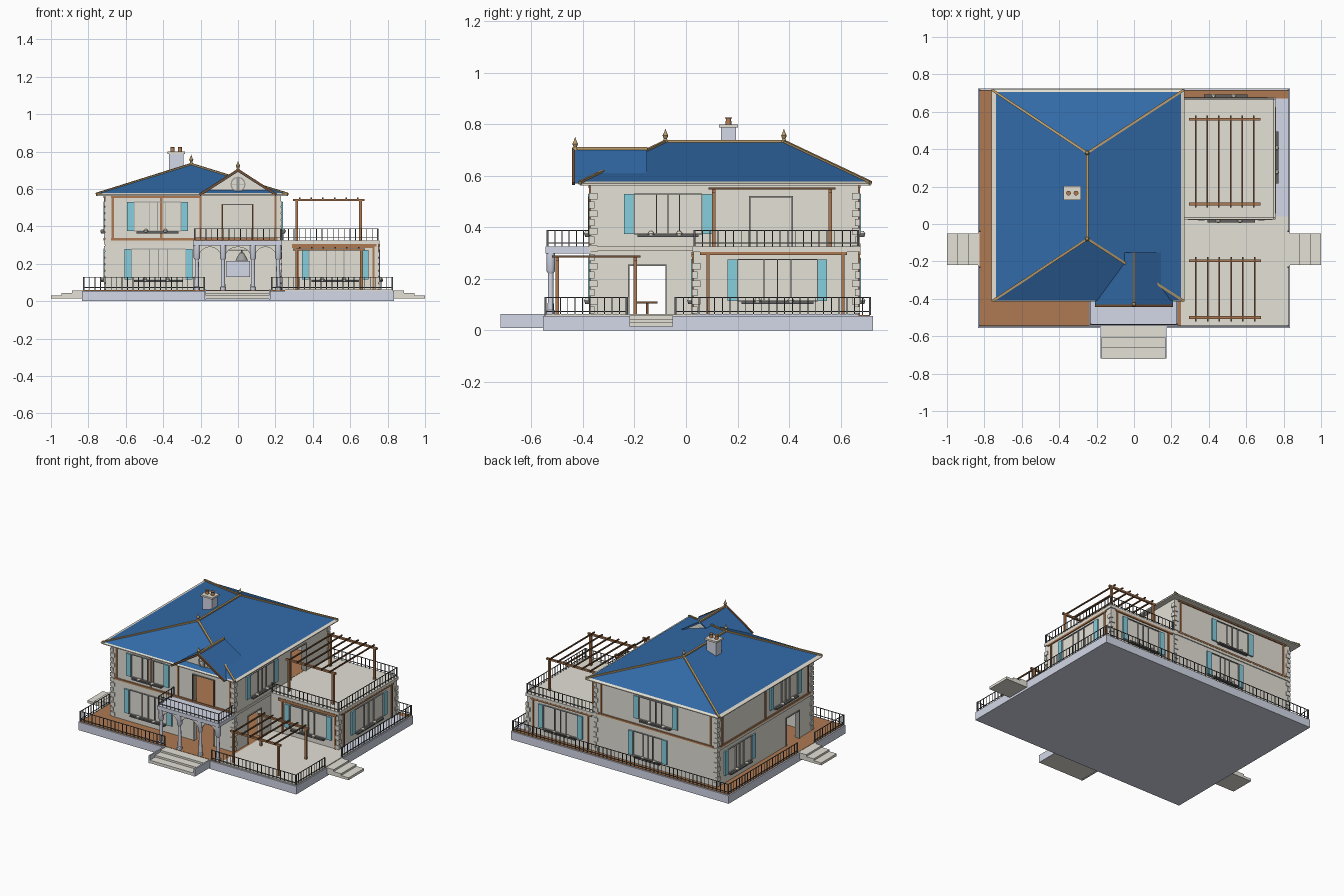
import bpy, bmesh, math
from mathutils import Vector, Matrix

cube = bpy.data.objects.get("Cube")
if cube:
    bpy.data.objects.remove(cube, do_unlink=True)


def material(name, r, g, b):
    m = bpy.data.materials.new(name)
    m.use_nodes = True
    m.diffuse_color = (r, g, b, 1)
    m.node_tree.nodes["Principled BSDF"].inputs["Base Color"].default_value = (r, g, b, 1)
    return m


STUCCO = material("beige stucco", .77, .75, .67)
ROOF = material("blue roof", .032, .145, .39)
TIMBER = material("brown timber", .42, .195, .085)
STONE = material("blue grey stone", .7, .74, .86)
TEAL = material("teal shutter", .24, .62, .74)
IRON = material("dark iron", .12, .12, .12)
WOOD = material("dark wood", .17, .08, .035)
TAN = material("tan ridge tile", .5, .34, .15)
FRAME = material("grey frame", .35, .35, .34)
CREAM = material("cream trim", .78, .74, .64)


def finish(name, bm, mat):
    bmesh.ops.recalc_face_normals(bm, faces=bm.faces)
    me = bpy.data.meshes.new(name)
    bm.to_mesh(me)
    bm.free()
    me.materials.append(mat)
    ob = bpy.data.objects.new(name, me)
    bpy.context.collection.objects.link(ob)
    return ob


def boxes(name, mat, *items):
    """One object made of boxes given as x, y and z ranges."""
    bm = bmesh.new()
    for x0, x1, y0, y1, z0, z1 in items:
        mid = Matrix.Translation(((x0 + x1) / 2, (y0 + y1) / 2, (z0 + z1) / 2))
        size = Matrix.Diagonal((x1 - x0, y1 - y0, z1 - z0, 1))
        bmesh.ops.create_cube(bm, size=1, matrix=mid @ size)
    return finish(name, bm, mat)


def bars(name, mat, thick, *ends):
    """Square bars between pairs of points."""
    bm = bmesh.new()
    for a, b in ends:
        a, b = Vector(a), Vector(b)
        turn = (b - a).to_track_quat('Z', 'Y').to_matrix().to_4x4()
        size = Matrix.Diagonal((thick, thick, (b - a).length, 1))
        bmesh.ops.create_cube(bm, size=1, matrix=Matrix.Translation((a + b) / 2) @ turn @ size)
    return finish(name, bm, mat)


def turned(name, mat, profile, places):
    """Lathe a radius/height profile at each place."""
    bm = bmesh.new()
    for p in places:
        vs = [bm.verts.new(Vector(p) + Vector((r, 0, z))) for r, z in profile]
        es = [bm.edges.new(pair) for pair in zip(vs, vs[1:])]
        bmesh.ops.spin(bm, geom=vs + es, cent=p, axis=(0, 0, 1), angle=math.tau, steps=12)
    bmesh.ops.remove_doubles(bm, verts=bm.verts, dist=.0001)
    ob = finish(name, bm, mat)
    bpy.ops.object.select_all(action='DESELECT')
    ob.select_set(True)
    bpy.context.view_layer.objects.active = ob
    bpy.ops.object.shade_smooth_by_angle()
    return ob


def prism(name, mat, outline, y0, y1):
    """Extrude an x/z outline along y."""
    bm = bmesh.new()
    f = bm.faces.new([bm.verts.new((x, y0, z)) for x, z in outline])
    new = bmesh.ops.extrude_face_region(bm, geom=[f])["geom"]
    bmesh.ops.translate(bm, vec=(0, y1 - y0, 0), verts=[v for v in new if isinstance(v, bmesh.types.BMVert)])
    return finish(name, bm, mat)


def on_wall(side, w, u0, u1, d0, d1, z0, z1):
    """Box at u along a wall plane w, from depth d0 to d1 outward."""
    s = -1 if side in ("front", "left") else 1
    a, b = sorted((w + s * d0, w + s * d1))
    return (u0, u1, a, b, z0, z1) if side in ("front", "back") else (a, b, u0, u1, z0, z1)


def wall(name, side, w, u0, u1, z0, z1, door=None):
    parts = [(u0, u1, z0, z1)]
    if door:
        a, b, top = door
        parts = [(u0, a, z0, z1), (b, u1, z0, z1), (a, b, top, z1)]
        rim = [(a - .005, a, z0, top), (b, b + .005, z0, top), (a - .005, b + .005, top, top + .006)]
        boxes(name + "_door_frame", FRAME, *[on_wall(side, w, p, q, -.03, .006, r, s) for p, q, r, s in rim])
    boxes(name, STUCCO, *[on_wall(side, w, p, q, -.03, 0, r, s) for p, q, r, s in parts])


def window(name, side, w, u, half, z0, z1):
    t = .004
    cols = [-half, -half / 3, 0, half / 3, half]
    rim = [on_wall(side, w, u + c - t / 2, u + c + t / 2, 0, .008, z0, z1) for c in cols]
    rim += [on_wall(side, w, u - half, u + half, 0, .008, z - t / 2, z + t / 2) for z in (z0, z1)]
    boxes(name + "_frame", FRAME, *rim)
    boxes(name + "_shutters", TEAL, *[on_wall(side, w, a, a + .036, 0, .01, z0, z1)
                                      for a in (u - half - .038, u + half + .002)])
    boxes(name + "_sill", IRON, on_wall(side, w, u - half * .9, u + half * .9, 0, .022, z0 - .012, z0 - .002))
    out = w + (-.014 if side in ("front", "left") else .014)
    spots = [u - half / 2, u + half / 3]
    places = [(s, out, z0) if side in ("front", "back") else (out, s, z0) for s in spots]
    turned(name + "_pots", CREAM, [(0, -.012), (.01, -.006), (.012, .002), (.006, .01), (0, .01)], places)


def timbers(name, side, w, u0, u1, z0, z1, posts):
    t = .012
    items = [on_wall(side, w, u0, u1, 0, .008, z, z + t) for z in (z0, z1 - t)]
    items += [on_wall(side, w, p - t / 2, p + t / 2, 0, .006, z0, z1) for p in posts]
    boxes(name, TIMBER, *items)


def railing(name, z0, z1, *runs):
    items, t = [], .0018
    for x0, y0, x1, y1 in runs:
        n = max(2, round(max(x1 - x0, y1 - y0) / .03))
        for z in (z0 + .012, z1 - .004):
            items.append((x0 - t, x1 + t, y0 - t, y1 + t, z, z + .004))
        for i in range(n + 1):
            x, y = x0 + (x1 - x0) * i / n, y0 + (y1 - y0) * i / n
            r = .004 if i in (0, n) else t
            items.append((x - r, x + r, y - r, y + r, z0, z1))
    boxes(name, IRON, *items)


def pergola(name, x0, x1, y0, y1, z0, z1):
    t = .007
    items = [(x - t, x + t, y - t, y + t, z0, z1) for x in (x0, x1) for y in (y0, y1)]
    items += [(x0 - .02, x1 + .02, y - t, y + t, z1 - .012, z1) for y in (y0, y1)]
    boxes(name + "_posts", TIMBER, *items)
    xs = [x0 + .015 + (x1 - x0 - .03) * i / 5 for i in range(6)]
    boxes(name + "_rafters", WOOD, *[(x - .004, x + .004, y0 - .02, y1 + .02, z1, z1 + .008) for x in xs])


def hip_roof(name, mat, x0, x1, y0, y1, z, top):
    bm = bmesh.new()
    c = [bm.verts.new((x, y, z)) for x, y in ((x0, y0), (x1, y0), (x1, y1), (x0, y1))]
    r0, r1 = [bm.verts.new((-.25, y, top)) for y in (-.08, .38)]
    for face in ((c[0], c[1], r0), (c[1], c[2], r1, r0), (c[2], c[3], r1), (c[3], c[0], r0, r1), c):
        bm.faces.new(face)
    finish(name, bm, mat)


# Plinth and paving
boxes("plinth", STONE, (-.835, .835, -.555, .725, 0, .056))
boxes("brown_deck", TIMBER, (-.825, .825, -.545, .715, .05, .06))
boxes("patio_paving", STUCCO, (.25, .828, -.548, .04, .05, .063))
boxes("side_paving", STONE, (.74, .828, .04, .67, .05, .063))

# Steps on three sides
steps = []
for i in range(3):
    top, out = .058 - .013 * i, .057 * (i + 1)
    steps += [(-.17, .165, -.55 - out, -.54, .012, top)]
    steps += [(.82, .83 + out, -.22, -.05, .015, top), (-.83 - out, -.82, -.22, -.05, .015, top)]
boxes("entrance_steps", STUCCO, *steps)
boxes("step_cheeks", STONE, *[(x, x + .01, -.72, -.55, .01, .063) for x in (-.18, .165)])

# Main house walls, two storeys
L, R, F, B = -.71, .23, -.37, .67
side_door = (-.22, -.08, .25)
for storey, z0, z1 in (("lower", .06, .31), ("upper", .325, .57)):
    low = storey == "lower"
    wall(storey + "_front_wall", "front", F, L, R, z0, z1, (-.075, .075, .27) if low else (-.08, .075, .515))
    wall(storey + "_back_wall", "back", B, L, R, z0, z1)
    wall(storey + "_left_wall", "left", L, F, B, z0, z1, side_door if low else None)
    wall(storey + "_right_wall", "right", R, F, B, z0, z1, side_door if low else (.25, .41, .515))
boxes("upper_floor", TIMBER, (L + .01, R - .01, F + .01, B - .01, .31, .326))
boxes("string_course", CREAM, *[on_wall(s, w, a, b, -.02, .006, .308, .325) for s, w, a, b in (
    ("front", F, L, R), ("back", B, L, R), ("left", L, F, B), ("right", R, F, B))])
boxes("balcony_door_jambs", WOOD, *[(x, x + .008, F - .008, F, .325, .52) for x in (-.088, .075)])

# Things inside the hall
boxes("hearth", STONE, (-.065, .065, .3, .34, .13, .215))
boxes("dining_table", WOOD, (-.3, -.2, -.19, -.11, .105, .112), (-.255, -.245, -.155, -.145, .06, .105))
turned("hall_lamp", FRAME, [(0, .31), (.003, .31), (.003, .262), (.012, .258), (.034, .218), (0, .218)], [(.02, .15, 0)])

# Side wing with roof terrace
boxes("wing", STUCCO, (.2, .75, .03, B, .06, .31))
boxes("terrace_slab", STUCCO, (.23, .757, .025, .677, .305, .325))
timbers("wing_front_beam", "front", .03, .29, .73, .285, .305, ())
for side, w, a, b in (("front", .03, .32, .725), ("right", .75, .085, .61), ("back", B, .28, .7)):
    boxes("wing_" + side + "_timbers", TIMBER, on_wall(side, w, a - .03, b + .015, 0, .008, .293, .305),
          *[on_wall(side, w, p - .006, p + .006, 0, .006, .06, .3) for p in (a, b)])

# Half timbering of the upper floor
timbers("front_timbers", "front", F, L + .03, -.2, .325, .565, (-.67, -.41, -.2))
timbers("gable_timbers", "front", F, -.2, .21, .325, .575, (.2,))
timbers("back_timbers", "back", B, L + .03, R - .03, .325, .565, (-.66, .18))
timbers("left_timbers", "left", L, F + .03, B - .03, .325, .565, (-.32, .15, .62))

# Corner quoins
quoins = []
for x, y, top in ((L, F, .55), (L, B, .55), (R, F, .55), (R, B, .55), (.75, .03, .29), (.75, B, .29)):
    sx, sy = (1 if x == L else -1), (-1 if y == B else 1)
    for i in range(int((top - .07) / .034)):
        z, a, b = .066 + .034 * i, .026 - .012 * (i % 2), .014 + .012 * (i % 2)
        xs, ys = sorted((x - sx * .006, x + sx * a)), sorted((y - sy * .006, y + sy * b))
        quoins.append((*xs, *ys, z, z + .026))
boxes("corner_quoins", STUCCO, *quoins)

# Windows
for name, side, w, u, half, z0, z1 in (
        ("front_upper", "front", F, -.43, .125, .375, .53), ("front_lower", "front", F, -.425, .145, .115, .28),
        ("wing_front", "front", .03, .52, .14, .115, .275), ("wing_right", "right", .75, .355, .155, .115, .275),
        ("wing_back", "back", B, .49, .13, .115, .275), ("right_upper", "right", R, -.07, .132, .375, .53),
        ("left_upper", "left", L, -.07, .132, .375, .53), ("left_lower", "left", L, .43, .13, .115, .28),
        ("back_upper", "back", B, -.24, .13, .375, .53), ("back_lower", "back", B, -.18, .11, .115, .28)):
    window(name + "_window", side, w, u, half, z0, z1)

# Hipped main roof with a cream eaves border
boxes("soffit", CREAM, (-.758, .266, -.411, .718, .562, .571))
hip_roof("eaves_border", CREAM, -.762, .27, -.415, .722, .57, .729)
hip_roof("main_roof", ROOF, -.738, .252, -.408, .706, .578, .732)
ridge = [(-.25, -.08, .732), (-.25, .38, .732)]
hips = [((x, y, .573), ridge[k]) for x in (-.757, .266) for k, y in enumerate((-.412, .716))]
bars("ridge_tiles", TAN, .013, ridge, *hips, ((0, -.44, .705), (0, -.15, .705)))

# Front gable with round window
prism("gable_wall", STUCCO, [(-.19, .57), (.19, .57), (0, .695)], -.375, -.16)
prism("gable_roof", ROOF, [(-.208, .57), (0, .704), (.208, .57), (.19, .57), (0, .692), (-.19, .57)], -.435, -.152)
bars("barge_boards", WOOD, .012, *[((s * .205, -.437, .57), (0, -.437, .702)) for s in (-1, 1)])
ring = [(.034, -.004), (.041, -.004), (.041, .004), (.034, .004), (.034, -.004)]
round_window = turned("round_window", FRAME, ring, [(0, 0, 0)])
round_window.matrix_world = Matrix.Translation((0, -.377, .625)) @ Matrix.Rotation(math.pi / 2, 4, 'X')
boxes("round_window_bars", FRAME, (-.008, .008, -.381, -.375, .588, .662), (-.036, .036, -.38, -.375, .623, .627))
turned("finials", TAN, [(0, 0), (.012, 0), (.006, .012), (.011, .024), (.006, .034), (0, .052)],
       [*ridge, (0, -.43, .7)])

# Chimney
boxes("chimney_stack", STONE, (-.368, -.292, .135, .195, .66, .79))
boxes("chimney_cap", CREAM, (-.376, -.284, .128, .202, .788, .8))
turned("chimney_pots", TIMBER, [(0, .8), (.012, .8), (.01, .82), (.013, .826), (0, .826)],
       [(x, .165, 0) for x in (-.35, -.31)])

# Porch with arches and balcony
boxes("balcony_slab", STONE, (-.24, .235, -.545, F, .298, .325))
turned("porch_columns", STONE, [(0, .06), (.017, .06), (.017, .075), (.012, .08), (.01, .22), (.017, .232), (.017, .3)],
       [(x, -.525, 0) for x in (-.22, -.08, .08, .215)])
for i, (a, b) in enumerate(((-.22, -.08), (-.08, .08), (.08, .215))):
    mid, half = (a + b) / 2, (b - a) / 2 - .01
    arc = [(mid + half * math.cos(t * math.pi / 12), .232 + .058 * math.sin(t * math.pi / 12)) for t in range(13)]
    prism("porch_arch_%d" % (i + 1), STUCCO, [(b, .232), (b, .3), (a, .3), (a, .232)] + arc[::-1], -.533, -.517)

# Railings and pergolas
railing("garden_railing", .06, .13, (-.825, -.545, -.18, -.545), (.18, -.545, .825, -.545), (-.825, .715, .825, .715),
        *[(x, a, x, b) for x in (-.825, .825) for a, b in ((-.545, -.23), (-.04, .715))])
railing("balcony_railing", .325, .39, (-.232, -.537, .228, -.537), (-.232, -.537, -.232, F), (.228, -.537, .228, F))
railing("terrace_railing", .325, .39, (.24, .033, .748, .033), (.748, .033, .748, .668), (.24, .668, .748, .668))
pergola("terrace_pergola", .315, .655, .107, .56, .325, .547)
pergola("patio_pergola", .315, .66, -.5, -.197, .06, .282)
